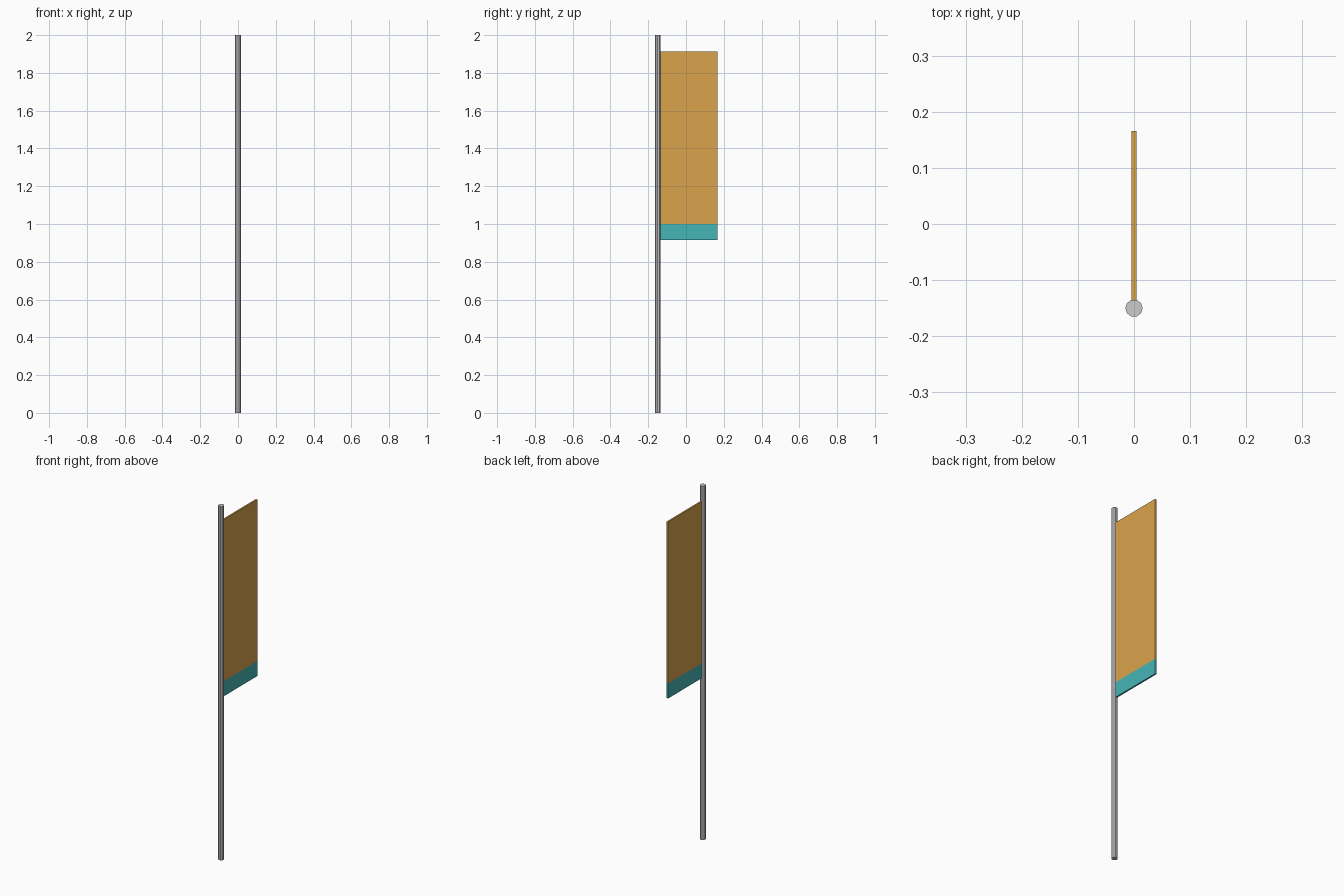
import bpy, math

if "Cube" in bpy.data.objects:
    bpy.data.objects.remove(bpy.data.objects["Cube"])

POLE_Y = -0.15
POLE_R = 0.0155
CLOTH_END = 0.166
THICKNESS = 0.009


def material(name, rgb):
    mat = bpy.data.materials.new(name)
    mat.diffuse_color = (*rgb, 1.0)
    mat.use_nodes = True
    mat.node_tree.nodes["Principled BSDF"].inputs["Base Color"].default_value = mat.diffuse_color
    return mat


def panel(name, z0, z1, mat):
    """Flat rectangular cloth piece running from the pole to the free edge."""
    bpy.ops.mesh.primitive_cube_add(
        size=1, location=(0, (POLE_Y + CLOTH_END) / 2, (z0 + z1) / 2))
    ob = bpy.context.object
    ob.name = name
    ob.scale = (THICKNESS, CLOTH_END - POLE_Y, z1 - z0)
    bpy.ops.object.transform_apply(location=False, rotation=False, scale=True)
    ob.data.materials.append(mat)
    return ob


# Low-poly pole
bpy.ops.mesh.primitive_cylinder_add(
    vertices=10, radius=POLE_R, depth=2.0, location=(0, POLE_Y, 1.0),
    rotation=(0, 0, math.radians(90)))
bpy.context.object.name = "pole"

# Banner cloth and its coloured lower band
panel("banner_cloth", 1.0, 1.913, material("orange", (0.71, 0.37, 0.075)))
panel("banner_band", 0.915, 1.0, material("teal", (0.06, 0.46, 0.47)))
